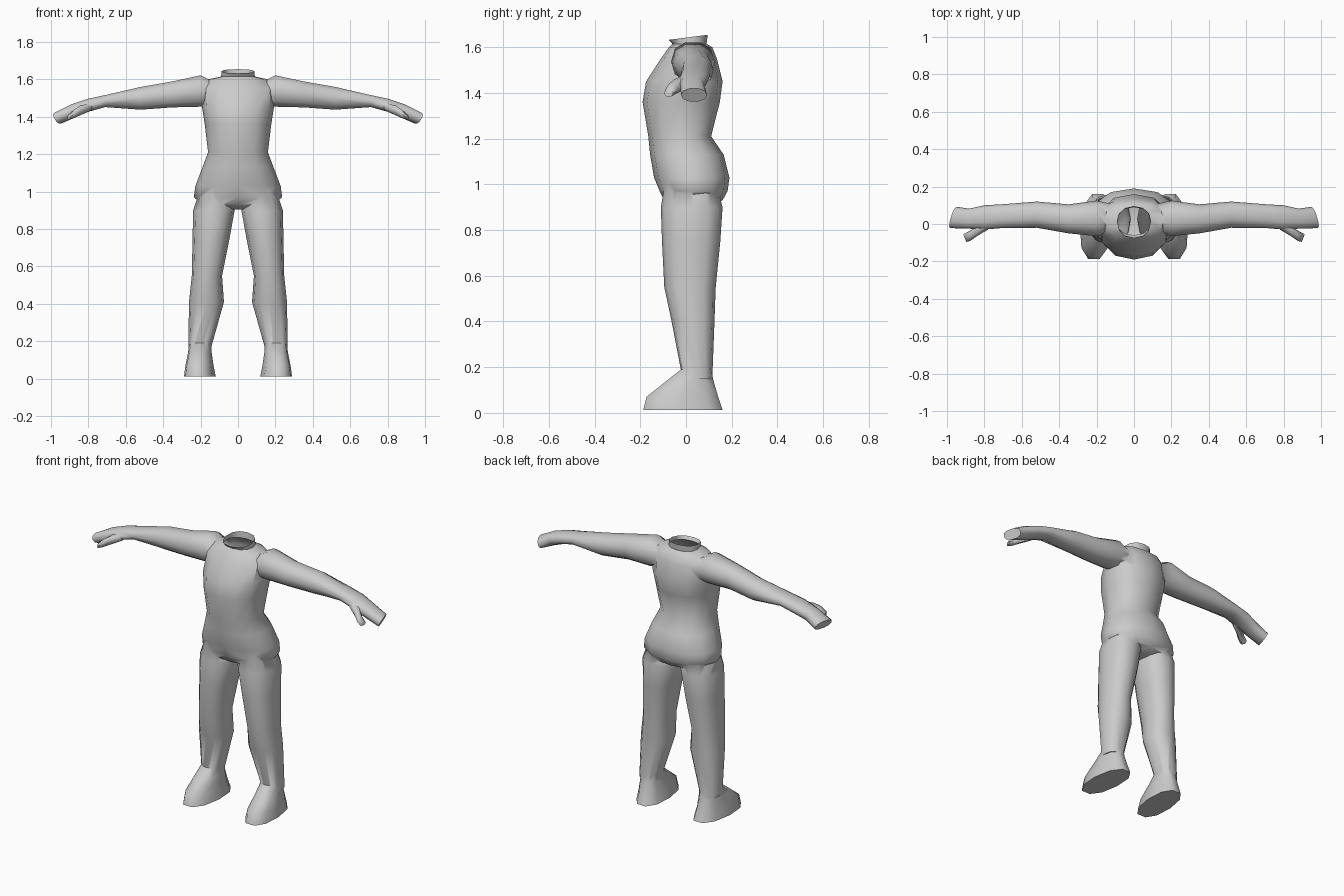
import bpy, bmesh, math
from mathutils import Vector

if "Cube" in bpy.data.objects:
    bpy.data.objects.remove(bpy.data.objects["Cube"])

grey = bpy.data.materials.new("light grey")
grey.diffuse_color = (0.6, 0.6, 0.6, 1)
grey.use_nodes = True
grey.node_tree.nodes["Principled BSDF"].inputs["Base Color"].default_value = grey.diffuse_color


def ring(a0, a1, b0, b1, n, p):
    """Superellipse spanning a0..a1 by b0..b1."""
    pts = []
    for i in range(n):
        t = 2 * math.pi * i / n
        c, s = math.cos(t), math.sin(t)
        pts.append(((a0 + a1) / 2 + (a1 - a0) / 2 * math.copysign(abs(c) ** (2 / p), c),
                    (b0 + b1) / 2 + (b1 - b0) / 2 * math.copysign(abs(s) ** (2 / p), s)))
    return pts


def loft(name, rings):
    """Closed tube through rings of 3D points."""
    bm = bmesh.new()
    loops = [[bm.verts.new(p) for p in r] for r in rings]
    for a, b in zip(loops, loops[1:]):
        for i in range(len(a)):
            j = (i + 1) % len(a)
            bm.faces.new((a[i], a[j], b[j], b[i]))
    bm.faces.new(loops[0][::-1])
    bm.faces.new(loops[-1])
    bmesh.ops.recalc_face_normals(bm, faces=bm.faces)
    me = bpy.data.meshes.new(name)
    bm.to_mesh(me)
    bm.free()
    ob = bpy.data.objects.new(name, me)
    bpy.context.collection.objects.link(ob)
    me.materials.append(grey)
    return ob


def upright(name, rows, n=12, p=2.3, skew=0.0, tilt=0.0):
    """rows: z, x0, x1, y0, y1"""
    return loft(name, [[(x - skew * y, y, z + (tilt * y if z > 1.63 else 0))
                        for x, y in ring(x0, x1, y0, y1, n, p)]
                       for z, x0, x1, y0, y1 in rows])


def sideways(name, rows, side, n=10, p=2.3):
    """rows: x, y0, y1, z0, z1, lean (tip slant in x by height), slant by depth"""
    return loft(name, [[(side * (x + lean * (z - (z0 + z1) / 2) - sl * (y - (y0 + y1) / 2)), y, z)
                        for y, z in ring(y0, y1, z0, z1, n, p)]
                       for x, y0, y1, z0, z1, lean, sl in rows])


# torso with pelvis, chest and neck: z, half width, front, back
torso_rows = [(0.905, 0.05, -0.05, 0.10), (0.93, 0.19, -0.095, 0.16), (0.97, 0.236, -0.115, 0.182),
              (1.03, 0.228, -0.14, 0.19), (1.13, 0.19, -0.157, 0.165), (1.21, 0.16, -0.165, 0.11),
              (1.36, 0.178, -0.19, 0.148), (1.45, 0.192, -0.175, 0.16), (1.55, 0.195, -0.11, 0.135),
              (1.60, 0.16, -0.075, 0.115), (1.615, 0.09, -0.06, 0.09), (1.642, 0.087, -0.075, 0.095)]
body = upright("body", [(z, -w, w, f, b) for z, w, f, b in torso_rows], tilt=0.13)

# legs: z, inner x, outer x, front, back
leg_rows = [(1.02, 0.05, 0.20, -0.09, 0.13), (0.90, 0.018, 0.24, -0.11, 0.16),
            (0.75, 0.045, 0.243, -0.105, 0.15), (0.55, 0.085, 0.247, -0.095, 0.13),
            (0.41, 0.075, 0.262, -0.065, 0.125), (0.15, 0.148, 0.266, -0.015, 0.115)]
foot_rows = [(0.19, 0.145, 0.262, -0.025, 0.114), (0.14, 0.142, 0.268, -0.09, 0.125),
             (0.07, 0.13, 0.28, -0.18, 0.148), (0.012, 0.118, 0.288, -0.195, 0.168)]

# arms and hands: x, front, back, bottom, top, lean, slant
arm_rows = [(0.13, -0.05, 0.11, 1.47, 1.59, 0, 0), (0.20, -0.065, 0.125, 1.45, 1.625, 0, 0),
            (0.35, -0.05, 0.105, 1.447, 1.592, 0, 0), (0.52, -0.02, 0.12, 1.435, 1.562, 0, 0),
            (0.71, -0.022, 0.105, 1.45, 1.517, 0, 0), (0.80, -0.03, 0.10, 1.425, 1.498, 0, 0),
            (0.88, -0.025, 0.082, 1.395, 1.468, 0.3, 0), (0.965, -0.022, 0.092, 1.362, 1.42, 0.5, 0.3)]
thumb_rows = [(0.78, -0.03, 0.02, 1.435, 1.475, 0, 0), (0.84, -0.065, -0.005, 1.405, 1.465, 0, 0),
              (0.875, -0.09, -0.035, 1.39, 1.442, 0, 0), (0.905, -0.096, -0.055, 1.383, 1.412, 0, -0.4)]

limbs = []
for side, word in ((-1, "right"), (1, "left")):
    for part, rows, n, skew in (("leg", leg_rows, 12, 0), ("foot", foot_rows, 10, 0.06)):
        ob = upright(word + "_" + part, rows, n, 2.3, skew)
        if side < 0:
            for v in ob.data.vertices:
                v.co.x = -v.co.x
            ob.data.flip_normals()
        limbs.append(ob)
    limbs.append(sideways(word + "_arm", arm_rows, side))
    limbs.append(sideways(word + "_thumb", thumb_rows, side, n=6, p=2))

# weld the limbs into one skin
bpy.context.view_layer.objects.active = body
for ob in limbs:
    mod = body.modifiers.new("weld", "BOOLEAN")
    mod.operation, mod.solver, mod.object = "UNION", "EXACT", ob
    bpy.ops.object.modifier_apply(modifier=mod.name)
    bpy.data.objects.remove(ob)

# open the neck
bm = bmesh.new()
bm.from_mesh(body.data)
bmesh.ops.remove_doubles(bm, verts=bm.verts, dist=0.003)
lids = [f for f in bm.faces if f.calc_center_median().z > 1.632 and f.normal.z > 0.8]
bmesh.ops.delete(bm, geom=lids, context="FACES")
bm.to_mesh(body.data)
bm.free()

body.select_set(True)
bpy.ops.object.shade_smooth_by_angle(angle=math.radians(65))
